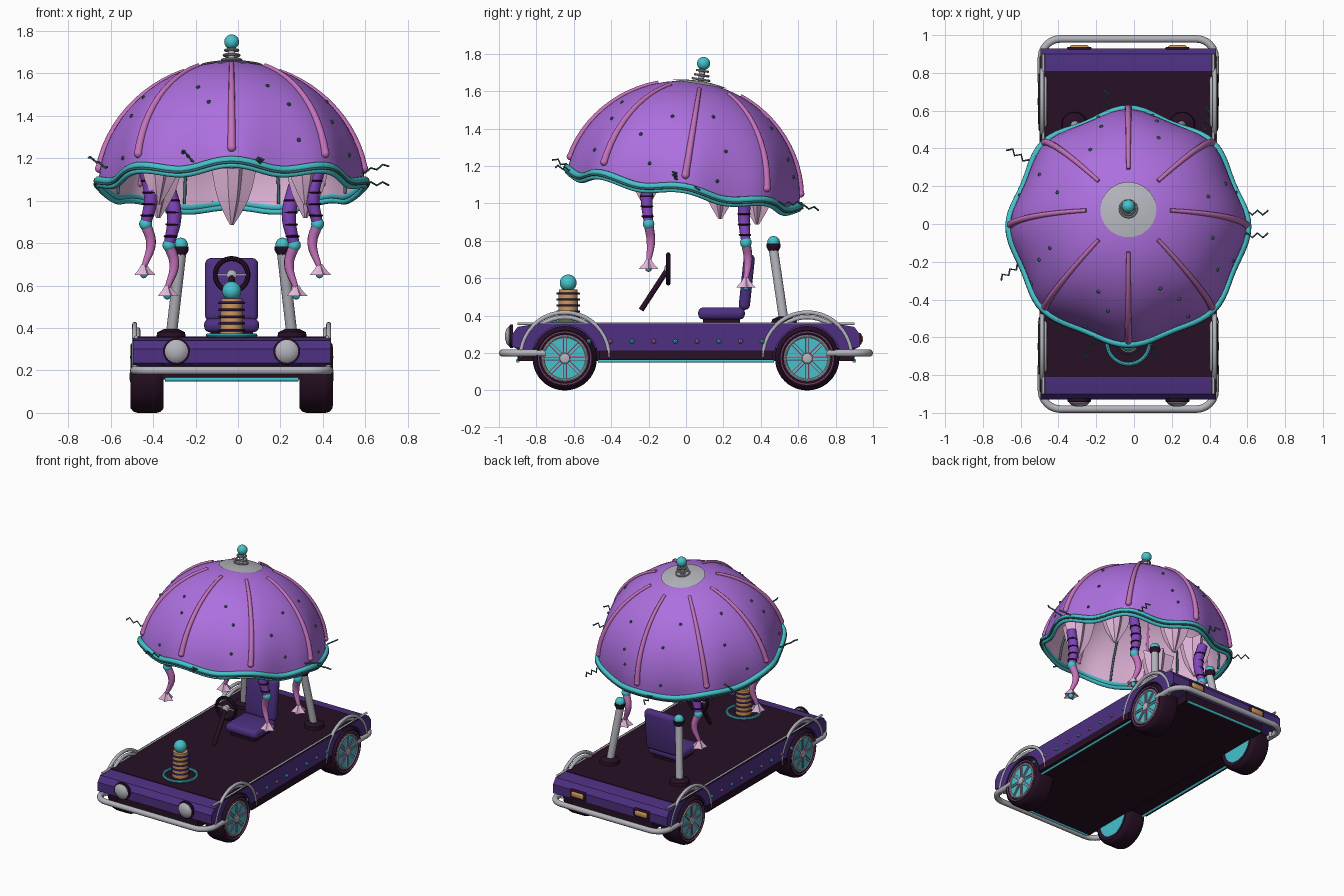
import bpy, bmesh, math, random
from math import sin, cos, pi, radians
from mathutils import Matrix, Vector

if "Cube" in bpy.data.objects:
    bpy.data.objects.remove(bpy.data.objects["Cube"])
random.seed(4)
SIDES = (-1, 1)
parts = []


def material(name, *rgb):
    m = bpy.data.materials.new(name)
    m.use_nodes = True
    m.diffuse_color = (*rgb, 1)
    m.node_tree.nodes["Principled BSDF"].inputs["Base Color"].default_value = (*rgb, 1)
    return m


PURPLE = material("canopy purple", .42, .16, .74)
VIOLET = material("tentacle violet", .22, .06, .5)
INDIGO = material("body indigo", .075, .03, .22)
DARK = material("dark plum", .02, .005, .018)
TEAL = material("teal", .06, .54, .6)
PINK = material("pink", .56, .17, .5)
PALE = material("pale pink", .78, .48, .72)
SILVER = material("silver", .45, .45, .5)
TAN = material("tan", .6, .3, .1)
MOSS = material("dark teal", .05, .15, .15)


# Helpers
def finish(o, mat, angle=40):
    o.data.materials.clear()
    o.data.materials.append(mat)
    bpy.ops.object.select_all(action='DESELECT')
    o.select_set(True)
    bpy.context.view_layer.objects.active = o
    bpy.ops.object.shade_smooth_by_angle(angle=radians(angle))
    parts.append(o)
    return o


def from_bmesh(name, bm, mat, matrix=Matrix(), angle=40):
    bmesh.ops.recalc_face_normals(bm, faces=bm.faces)
    bm.transform(matrix)
    me = bpy.data.meshes.new(name)
    bm.to_mesh(me)
    bm.free()
    o = bpy.data.objects.new(name, me)
    bpy.context.collection.objects.link(o)
    return finish(o, mat, angle)


def box(name, size, at, mat, bevel=0, tilt=0):
    bm = bmesh.new()
    bmesh.ops.create_cube(bm, size=1, matrix=Matrix.Diagonal((*size, 1)))
    if bevel:
        bmesh.ops.bevel(bm, geom=bm.edges[:], offset=bevel, segments=3, profile=.5, affect='EDGES')
    return from_bmesh(name, bm, mat, Matrix.Translation(at) @ Matrix.Rotation(tilt, 4, 'X'))


def ball(name, at, r, mat, seg=16):
    bm = bmesh.new()
    bmesh.ops.create_uvsphere(bm, u_segments=seg, v_segments=seg // 2, radius=r)
    return from_bmesh(name, bm, mat, Matrix.Translation(at))


def lathe(name, profile, mat, matrix=Matrix(), seg=32, star=0, angle=40):
    bm = bmesh.new()
    rings = [[bm.verts.new((r * (1 + star * (-1) ** i) * cos(2 * pi * i / seg),
                            r * (1 + star * (-1) ** i) * sin(2 * pi * i / seg), h))
              for i in range(seg)] for r, h in profile]
    for a, b in zip(rings, rings[1:]):
        for i in range(seg):
            j = (i + 1) % seg
            bm.faces.new((a[i], a[j], b[j], b[i]))
    bm.faces.new(rings[0])
    bm.faces.new(rings[-1])
    return from_bmesh(name, bm, mat, matrix, angle)


def tube(name, pts, r, mat, radii=None, closed=False, smooth=False, res=3):
    cu = bpy.data.curves.new(name, 'CURVE')
    cu.dimensions, cu.bevel_depth, cu.bevel_resolution = '3D', r, res
    cu.use_fill_caps, cu.resolution_u = True, 6
    s = cu.splines.new('BEZIER' if smooth else 'POLY')
    ps = s.bezier_points if smooth else s.points
    ps.add(len(pts) - 1)
    for i, (p, q) in enumerate(zip(ps, pts)):
        p.co = tuple(q) if smooth else (*q, 1)
        p.radius = radii[i] if radii else 1
        if smooth:
            p.handle_left_type = p.handle_right_type = 'AUTO'
    s.use_cyclic_u = closed
    o = bpy.data.objects.new(name, cu)
    bpy.context.collection.objects.link(o)
    bpy.ops.object.select_all(action='DESELECT')
    o.select_set(True)
    bpy.context.view_layer.objects.active = o
    bpy.ops.object.convert(target='MESH')
    return finish(bpy.context.object, mat)


def ring(name, R, r, mat, matrix, seg=32):
    pts = [matrix @ Vector((R * cos(2 * pi * i / seg), R * sin(2 * pi * i / seg), 0)) for i in range(seg)]
    return tube(name, pts, r, mat, closed=True, res=2)


def extrude_x(name, outline, x0, x1, mat):
    bm = bmesh.new()
    f = bm.faces.new([bm.verts.new((x0, y, z)) for y, z in outline])
    new = bmesh.ops.extrude_face_region(bm, geom=[f])["geom"]
    bmesh.ops.translate(bm, vec=(x1 - x0, 0, 0), verts=[v for v in new if isinstance(v, bmesh.types.BMVert)])
    return from_bmesh(name, bm, mat, angle=25)


T = Matrix.Translation
AXLE_Y, AXLE_Z = .648, .172

# Body: middle tub and side panels with wheel arches
top = [(.93, .235), (.93, .3), (.9, .34), (.81, .355), (-.81, .355), (-.9, .34), (-.93, .3), (-.93, .235)]
arch = [(.178 * cos(a), .178 * sin(a)) for a in (radians(12 + 156 * i / 16) for i in range(17))]
under = [(s * AXLE_Y - c, AXLE_Z + z) for s in SIDES for c, z in arch]
extrude_x("body_tub", top + [(-.86, .2), (.86, .2)], -.32, .32, INDIGO)
for s in SIDES:
    extrude_x("side_panel", top + [(y, z) for y, z in under], s * .32, s * .465, INDIGO)
    box("sill", (.14, .93, .05), (s * .398, 0, .188), DARK)
    tube("side_glow", [(s * .44, -.47, .157), (s * .44, .47, .157)], .008, TEAL)
    tube("end_glow", [(-.315, s * .9, .158), (.315, s * .9, .158)], .01, TEAL)
    tube("side_rail", [(s * .45, -.9, .357), (s * .45, .9, .357)], .008, SILVER)
    for i in range(9):
        ball("side_stud", (s * .467, -.52 + .116 * i, .262), .013, PINK if i % 2 else TEAL, 8)
box("floor_pan", (.66, 1.8, .07), (0, 0, .192), DARK)
box("deck", (.925, 1.62, .008), (0, 0, .355), DARK)

# Bumpers, fender hoops, lamps
for s in SIDES:
    bend = [(.36 + .1 * cos(a), .88 + .1 * sin(a)) for a in (radians(15 * i) for i in range(7))]
    half = [(.46, .75)] + bend
    path = half + [(-x, y) for x, y in reversed(half)]
    tube("bumper", [(x, s * y, .2) for x, y in path], .02, SILVER)
    for sx in SIDES:
        for R, x in ((.237, .457), (.212, .442)):
            arc = [radians(180 * i / 20) for i in range(21)]
            tube("fender_hoop", [(sx * x, s * AXLE_Y + R * cos(a), .18 + R * sin(a)) for a in arc], .012, SILVER)
for sx in SIDES:
    m = T((sx * .26, -.925, .29)) @ Matrix.Rotation(pi / 2, 4, 'X')
    lathe("headlight_bezel", [(.063, 0), (.063, .015), (.05, .02)], DARK, m)
    lathe("headlight", [(.054, 0), (.054, .022), (.04, .035), (.015, .042)], SILVER, m)
    box("tail_light_bezel", (.13, .02, .065), (sx * .26, .928, .275), DARK, .009)
    box("tail_light", (.1, .03, .04), (sx * .26, .932, .275), TAN, .012)

# Wheels
tyre = [(.12, -.07), (.15, -.0775), (.166, -.065), (.172, -.045), (.172, .045), (.166, .065), (.15, .0775), (.12, .07)]
for sx in SIDES:
    for sy in SIDES:
        m = T((sx * .398, sy * AXLE_Y, AXLE_Z)) @ Matrix.Rotation(sx * pi / 2, 4, 'Y')
        lathe("tyre", tyre, DARK, m, 40)
        lathe("wheel_disc", [(.124, -.073), (.124, .0715)], TEAL, m)
        ring("whitewall", .14, .004, PINK, m @ T((0, 0, .0745)))
        ring("wheel_rim", .118, .008, SILVER, m @ T((0, 0, .0715)))
        lathe("hub_cap", [(.03, .07), (.026, .08), (.012, .083)], SILVER, m, 16)
        for i in range(8):
            spin = m @ Matrix.Rotation(pi * i / 4, 4, 'Z')
            for off, mat in ((-.008, SILVER), (.008, PINK)):
                tube("spoke", [spin @ Vector((r, off, .0725)) for r in (.02, .115)], .004, mat, res=1)

# Front coil lamp
lathe("coil_core", [(.055, .35), (.05, .54)], TAN, T((0, -.63, 0)))
for i in range(5):
    ring("coil_turn", .058, .006, INDIGO, T((0, -.63, .39 + .032 * i)))
ring("coil_base", .112, .01, TEAL, T((0, -.63, .365)))
ball("coil_globe", (0, -.63, .575), .045, TEAL, 24)

# Steering wheel
tube("steering_column", [(0, -.24, .43), (0, -.1, .645)], .015, DARK)
facing = T((0, -.095, .65)) @ Matrix.Rotation(pi / 2, 4, 'X')
ring("steering_wheel", .077, .012, DARK, facing)
lathe("steering_hub", [(.024, -.012), (.024, .012), (.012, .02)], SILVER, facing, 16)
for a in (0, pi, -pi / 2):
    tube("steering_spoke", [(0, -.095, .65), (.075 * cos(a), -.095, .65 + .075 * sin(a))], .006, SILVER)

# Seat
box("seat_base", (.2, .2, .04), (0, .19, .37), DARK, .01)
box("seat_cushion", (.26, .25, .065), (0, .19, .412), INDIGO, .028)
box("seat_back", (.25, .06, .3), (0, .325, .58), INDIGO, .027, radians(-6))

# Rear posts
for s in SIDES:
    foot, head = Vector((s * .285, .525, .36)), Vector((s * .24, .468, .75))
    lathe("post_foot", [(.07, 0), (.065, .025), (.035, .04)], DARK, T((s * .285, .525, .355)), 24)
    tube("post", [foot, head], .026, SILVER)
    lathe("post_cup", [(.02, -.03), (.037, 0), (.037, .02)], DARK, T(head + Vector((0, 0, .015))), 8)
    ball("post_globe", head + Vector((0, 0, .042)), .034, TEAL)

# Canopy in its own tilted frame
TILT = T((0, -.015, 1.075)) @ Matrix.Rotation(radians(-9.2), 4, 'X')


def dome_point(th, a, k=1):
    w = .017 * cos(8 * th) * (1 - sin(a)) ** 2
    r = (.61 * cos(a) + w) * k
    return Vector((r * cos(th), r * sin(th), .58 * sin(a) * k + w))


def dome(name, k, mat, a0=0.0, rows=16, seg=96):
    bm = bmesh.new()
    grid = [[bm.verts.new(dome_point(2 * pi * i / seg, a0 + (pi / 2 - .03 - a0) * j / rows, k))
             for i in range(seg)] for j in range(rows + 1)]
    for a, b in zip(grid, grid[1:]):
        for i in range(seg):
            bm.faces.new((a[i], a[(i + 1) % seg], b[(i + 1) % seg], b[i]))
    bm.faces.new(grid[-1])
    return from_bmesh(name, bm, mat, TILT)


dome("canopy", 1, PURPLE)
dome("canopy_lining", .985, PALE)
dome("canopy_cap", 1.012, SILVER, math.acos(.24), 4, 48)
turn = [2 * pi * i / 96 for i in range(96)]
tube("canopy_rim", [TILT @ dome_point(t, 0, 1.01) for t in turn], .018, TEAL, closed=True)
tube("rim_trim", [TILT @ (dome_point(t, 0, 1.0) - Vector((0, 0, .024))) for t in turn], .013, TEAL, closed=True)
tube("rim_seam", [TILT @ (dome_point(t, 0, 1.03) - Vector((0, 0, .014))) for t in turn], .006, MOSS, closed=True)
for i in range(8):
    th = i * pi / 4
    rib = [TILT @ dome_point(th, .11 + 1.09 * j / 12, 1.005) for j in range(13)]
    tube("canopy_rib", rib, .016, PINK, [1.2 - .045 * j for j in range(13)])
    ball("rib_end", rib[0], .021, PINK, 12)
    tube("lining_rib", [TILT @ dome_point(th + pi / 8, .02 + j * .15, .975) for j in range(10)], .007, MOSS)
    for a in (.22, .5, .8):
        ball("canopy_stud", TILT @ dome_point(th + random.uniform(.2, .6), a + random.uniform(-.1, .1)), .01, MOSS, 8)

# Finial
lathe("finial_stem", [(.016, .56), (.016, .66)], SILVER, TILT, 12)
for h, r in ((.595, .045), (.618, .036), (.642, .03)):
    ring("finial_coil", r, .006, SILVER, TILT @ T((0, 0, h)), 24)
ball("finial_globe", TILT @ Vector((0, 0, .682)), .035, TEAL, 24)

# Ruffled pendants under the canopy
for deg in (30, 90, 150, 210, 330):
    at = TILT @ Vector((.4 * cos(radians(deg)), .4 * sin(radians(deg)), 0))
    lathe("pendant", [(.09, .14), (.075, .05), (.06, -.01), (.035, -.07), (.008, -.125)], PALE, T(at), 10, .3, 10)

# Tentacles
for s in SIDES:
    for x, y, hi, mid, low in ((.4, -.2, 1.16, .89, .65), (.29, .32, 1.07, .79, .55)):
        X = lambda d: s * (x + d)
        upper = [(X(.01), y, hi), (X(-.02), y - .01, (hi + mid) / 2), (X(.005), y, mid)]
        tube("tentacle_upper", upper, .034, VIOLET, [1, 1, .75], smooth=True)
        for k in (.25, .45, .65, .85):
            ring("tentacle_band", .035 - .008 * k, .005, DARK,
                 T((X(.01 - .1 * k * (1 - k)), y - .04 * k * (1 - k), hi + (mid - hi) * k)), 16)
        ball("tentacle_joint", (X(.005), y, mid), .031, TEAL)
        lower = [(X(.005), y, mid), (X(-.02), y + .012, (mid + low) / 2 + .03), (X(.012), y, low + .04)]
        tube("tentacle_lower", lower, .026, PINK, [1, .9, .5], smooth=True)
        lathe("tentacle_foot", [(.012, .05), (.022, .03), (.045, 0), (.02, .012)], PALE,
              T((X(.014), y, low)), 10, .22, 10)
        ball("tentacle_tip", (X(.014), y, low + .002), .018, TEAL, 12)

# Zigzag whiskers around the rim
for start, end in (((-.53, .33, 1.07), (-.64, .4, 1.08)), ((-.58, -.22, 1.15), (-.68, -.29, 1.21)),
                   ((.6, .06, 1.08), (.74, .06, 1.08)), ((.6, -.06, 1.13), (.74, -.06, 1.17)),
                   ((-.1, .58, .99), (-.12, .71, .97)), ((.4, .5, 1.0), (.42, .62, 1.0)),
                   ((-.18, -.6, 1.18), (-.23, -.71, 1.24)), ((.12, -.61, 1.18), (.14, -.7, 1.2))):
    a, b = Vector(start), Vector(end)
    side = (b - a).cross(Vector((0, 0, 1))).normalized() * .012 + Vector((0, 0, .008))
    tube("whisker", [a.lerp(b, i / 5) + side * (-1) ** i for i in range(6)], .005, MOSS, res=1)

# Shift everything to the final centre
for o in parts:
    o.location.x -= .03
